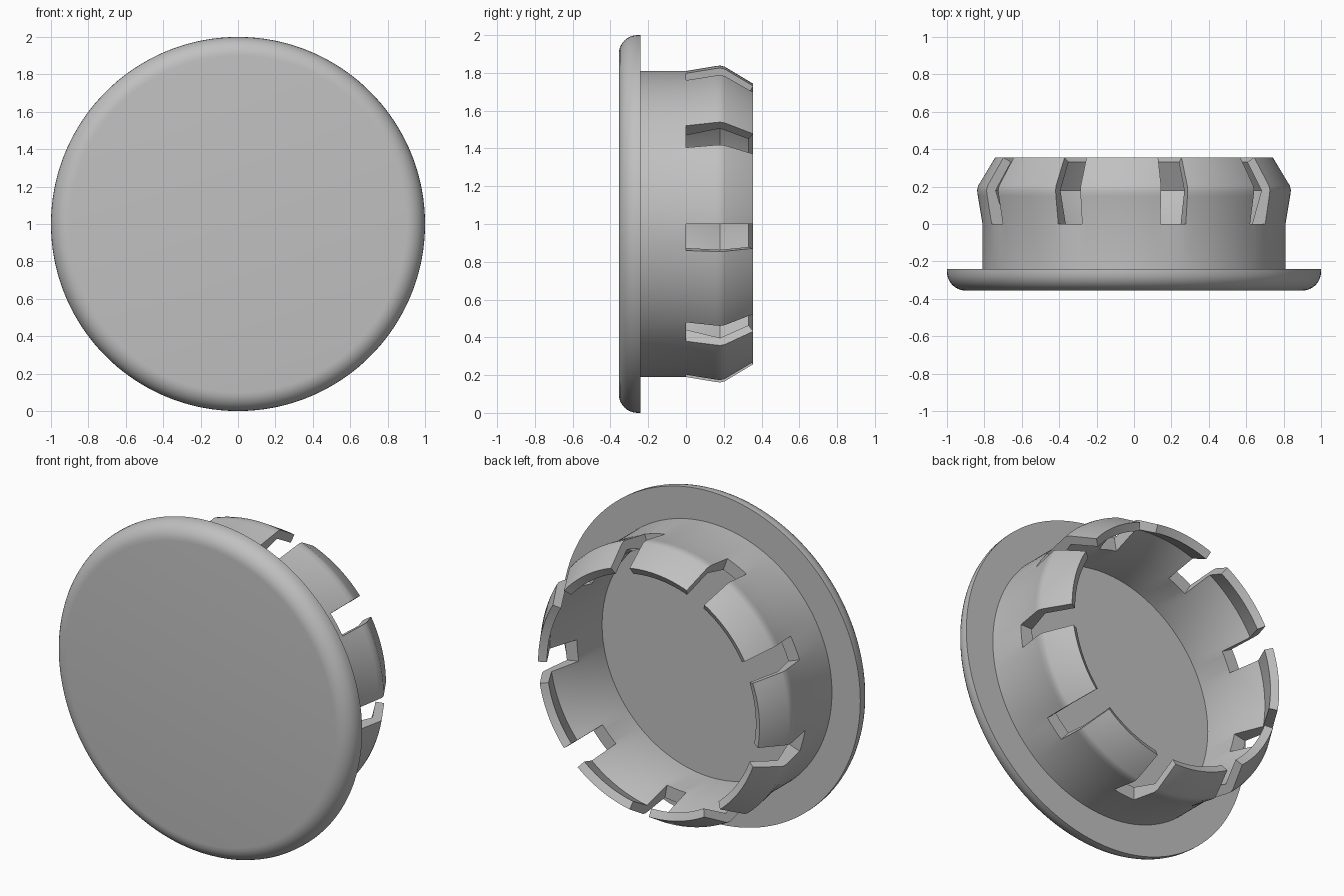
import bpy, bmesh
from math import sin, cos, radians, pi

cube = bpy.data.objects.get("Cube")
if cube:
    bpy.data.objects.remove(cube, do_unlink=True)

grey = bpy.data.materials.new("plain_grey")
grey.use_nodes = True
colour = (0.53, 0.53, 0.53, 1)
grey.diffuse_color = colour
grey.node_tree.nodes["Principled BSDF"].inputs["Base Color"].default_value = colour

SLOTS = 9
TAB, GAP = 30, 10          # degrees
FRONT, BACK = -0.356, 0.356
FLANGE = -0.24
OUT, INN = 0.81, 0.73      # sleeve radii

bm = bmesh.new()


def sweep(profile, start, angle, caps=False, step=2):
    """Revolve (radius, y) points about the y axis through the disc centre."""
    n = int(angle / step)
    rows = []
    for i in range(n + 1):
        a = radians(start + angle * i / n)
        rows.append([bm.verts.new((r * cos(a), y, 1 + r * sin(a))) for r, y in profile])
    for p, q in zip(rows, rows[1:]):
        for k in range(len(profile) - 1):
            bm.faces.new((p[k], p[k + 1], q[k + 1], q[k]))
    if caps:
        bm.faces.new(rows[0])
        bm.faces.new(rows[-1])


# Round cap edge and plain sleeve outside, then sleeve inside
R = 0.1
rim = [(1 - R + R * sin(t * pi / 16), FRONT + R - R * cos(t * pi / 16)) for t in range(9)]
sweep(rim + [(1, FLANGE), (OUT, FLANGE), (OUT, 0)], 0, 360)
sweep([(INN, FLANGE), (INN, 0)], 0, 360)

# Bent snap tabs, with slot floors between them
tab = [(OUT, 0), (0.835, 0.15), (0.839, 0.18), (0.833, 0.205), (0.742, BACK),
       (0.7, 0.331), (0.787, 0.18), (INN, 0)]
for i in range(SLOTS):
    a = i * (TAB + GAP)
    sweep(tab, a, TAB, caps=True)
    sweep([(OUT, 0), (INN, 0)], a + TAB, GAP)

# Weld, close the front disc and inner floor
bmesh.ops.remove_doubles(bm, verts=bm.verts, dist=0.0005)
bmesh.ops.holes_fill(bm, edges=[e for e in bm.edges if e.is_boundary], sides=0)
bmesh.ops.recalc_face_normals(bm, faces=bm.faces)

mesh = bpy.data.meshes.new("snap_in_plug")
bm.to_mesh(mesh)
bm.free()
mesh.materials.append(grey)
plug = bpy.data.objects.new("snap_in_plug", mesh)
bpy.context.collection.objects.link(plug)
bpy.context.view_layer.objects.active = plug
plug.select_set(True)
bpy.ops.object.shade_smooth_by_angle(angle=radians(25))
